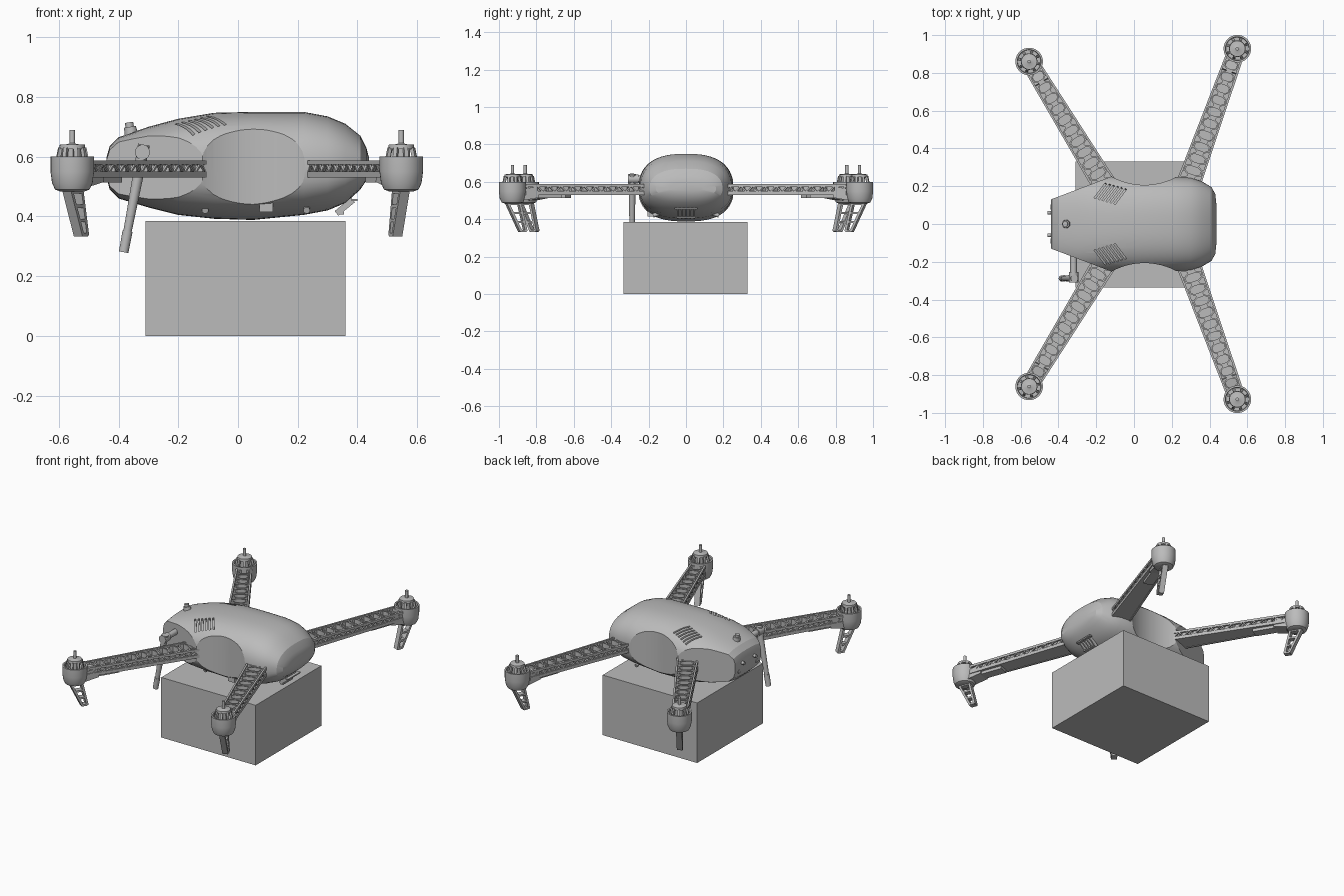
import bpy, bmesh, math
from mathutils import Matrix, Vector

cube = bpy.data.objects.get("Cube")
if cube:
    bpy.data.objects.remove(cube, do_unlink=True)

grey = bpy.data.materials.new("plain_grey")
grey.use_nodes = True
grey.diffuse_color = (0.5, 0.5, 0.5, 1)
grey.node_tree.nodes["Principled BSDF"].inputs["Base Color"].default_value = (0.5, 0.5, 0.5, 1)


def finish(name, bm, matrix=None, smooth=True):
    bmesh.ops.recalc_face_normals(bm, faces=bm.faces)
    mesh = bpy.data.meshes.new(name)
    bm.to_mesh(mesh)
    bm.free()
    mesh.materials.append(grey)
    ob = bpy.data.objects.new(name, mesh)
    bpy.context.collection.objects.link(ob)
    if matrix:
        ob.matrix_world = matrix
    if smooth:
        activate(ob)
        bpy.ops.object.shade_smooth_by_angle(angle=math.radians(32))
    return ob


def activate(ob):
    bpy.ops.object.select_all(action='DESELECT')
    ob.select_set(True)
    bpy.context.view_layer.objects.active = ob


def frame(p, q):
    """Axes for a bar from p to q: sideways, along, upwards."""
    p, q = Vector(p), Vector(q)
    d = (q - p).normalized()
    side = d.cross(Vector((0, 0, 1)))
    side = side.normalized() if side.length > 1e-4 else Vector((1, 0, 0))
    m = Matrix((side, d, side.cross(d))).transposed().to_4x4()
    return Matrix.Translation((p + q) / 2) @ m, (q - p).length


def beam(bm, p, q, wide, tall):
    m, length = frame(p, q)
    bmesh.ops.create_cube(bm, size=1, matrix=m @ Matrix.Diagonal((wide, length, tall, 1)))


def rod(bm, p, q, r1, r2=None, sides=20):
    m, length = frame(p, q)
    turn = Matrix.Rotation(-math.pi / 2, 4, 'X')
    bmesh.ops.create_cone(bm, cap_ends=True, segments=sides, radius1=r1,
                          radius2=r1 if r2 is None else r2, depth=length, matrix=m @ turn)


def prism(bm, pts, z0, z1):
    low = [bm.verts.new((x, y, z0)) for x, y in pts]
    high = [bm.verts.new((x, y, z1)) for x, y in pts]
    bm.faces.new(low)
    bm.faces.new(high)
    for i in range(len(pts)):
        j = (i + 1) % len(pts)
        bm.faces.new((low[i], low[j], high[j], high[i]))


def loft(bm, rings):
    loops = [[bm.verts.new(p) for p in ring] for ring in rings]
    for a, b in zip(loops, loops[1:]):
        for i in range(len(a)):
            j = (i + 1) % len(a)
            bm.faces.new((a[i], a[j], b[j], b[i]))
    bm.faces.new(loops[0])
    bm.faces.new(loops[-1])


def lathe(bm, profile, sides=32):
    angles = [2 * math.pi * i / sides for i in range(sides)]
    loft(bm, [[(r * math.cos(a), r * math.sin(a), z) for a in angles] for r, z in profile])


# Cargo box
bm = bmesh.new()
prism(bm, [(-0.31, -0.335), (0.36, -0.335), (0.36, 0.33), (-0.31, 0.33)], 0, 0.385)
finish("cargo_box", bm, smooth=False)

# Body shell: x, half width, top, bottom
MID = 0.56
stations = [(-0.44, 0.17, 0.60, 0.53), (-0.43, 0.20, 0.635, 0.49), (-0.40, 0.225, 0.665, 0.46),
            (-0.30, 0.25, 0.70, 0.43), (-0.20, 0.255, 0.727, 0.405), (-0.08, 0.255, 0.747, 0.392),
            (0.05, 0.255, 0.75, 0.388), (0.22, 0.25, 0.75, 0.405), (0.30, 0.245, 0.735, 0.42),
            (0.36, 0.225, 0.71, 0.445), (0.41, 0.195, 0.67, 0.49), (0.43, 0.16, 0.63, 0.52),
            (0.438, 0.09, 0.60, 0.55)]


def section(x, half, top, bottom, n=56):
    pts = []
    for i in range(n):
        a = 2 * math.pi * i / n
        c, s = math.cos(a), math.sin(a)
        h = top - MID if s > 0 else MID - bottom
        pts.append((x, half * math.copysign(abs(c) ** 0.8, c),
                    MID + h * math.copysign(abs(s) ** 0.8, s)))
    return pts


bm = bmesh.new()
loft(bm, [section(*s) for s in stations])
# Flat slanted cheeks on the nose
for sy in (1, -1):
    cut = bmesh.ops.bisect_plane(bm, geom=bm.verts[:] + bm.edges[:] + bm.faces[:],
                                 plane_co=(-0.44, 0.13 * sy, 0), plane_no=(-0.11, 0.29 * sy, 0),
                                 clear_outer=True)
    bmesh.ops.holes_fill(bm, edges=[e for e in bm.edges if e.is_boundary], sides=0)
body = finish("body_shell", bm, smooth=False)


def carve(cutter):
    activate(body)
    mod = body.modifiers.new("cut", 'BOOLEAN')
    mod.operation, mod.solver, mod.object = 'DIFFERENCE', 'EXACT', cutter
    bpy.ops.object.modifier_apply(modifier=mod.name)
    bpy.data.objects.remove(cutter, do_unlink=True)


def skin(x, y):
    """Height of the upper shell near the vents."""
    top = 0.743 + min(0, x + 0.1) * 0.16
    return MID + (top - MID) * (1 - (abs(y) / 0.255) ** 2.5) ** 0.4


for sy in (1, -1):
    # Hollow waist panel
    bm = bmesh.new()
    rod(bm, (0.055, 0.567 * sy, 0.3), (0.055, 0.567 * sy, 0.85), 0.36, sides=96)
    carve(finish("waist_cutter", bm, smooth=False))
    # Air vents
    bm = bmesh.new()
    for k in range(-3, 3):
        x, y = -0.115 + 0.021 * k, 0.158 - 0.006 * k
        ends = [(x + 0.03 * s, sy * (y + 0.04 * s)) for s in (-1, 1)]
        beam(bm, *[(a, b, skin(a, b)) for a, b in ends], 0.009, 0.03)
    carve(finish("vent_cutter", bm, smooth=False))
activate(body)
bpy.ops.object.shade_smooth_by_angle(angle=math.radians(22))

# Small fittings on the body
bm = bmesh.new()
for sy in (1, -1):
    for x in (-0.11, 0.23):
        rod(bm, (x, sy * 0.13, 0.435), (x, sy * 0.176, 0.42), 0.011)
    rod(bm, (-0.40, sy * 0.06, 0.575), (-0.458, sy * 0.06, 0.575), 0.010)
    rod(bm, (-0.40, sy * 0.09, 0.53), (-0.442, sy * 0.09, 0.53), 0.012)
beam(bm, (0.095, -0.15, 0.437), (0.095, -0.205, 0.437), 0.045, 0.045)
finish("body_fittings", bm)

bm = bmesh.new()
for i in range(-2, 3):
    beam(bm, (0.33, i * 0.022, 0.41), (0.385, i * 0.022, 0.455), 0.008, 0.02)
for x, z, w in ((0.345, 0.41, 0.10), (0.39, 0.455, 0.125)):
    beam(bm, (x, -w / 2, z), (x, w / 2, z), 0.02, 0.008)
finish("rear_grille", bm, smooth=False)

bm = bmesh.new()
rod(bm, (-0.355, 0, 0.66), (-0.362, 0, 0.70), 0.024, 0.02)
rod(bm, (-0.362, 0, 0.695), (-0.365, 0, 0.715), 0.014)
finish("top_knob", bm)

# Side antenna on its hinge
bm = bmesh.new()
rod(bm, (-0.32, -0.12, 0.615), (-0.32, -0.31, 0.615), 0.018)
rod(bm, (-0.32, -0.255, 0.615), (-0.32, -0.31, 0.615), 0.025)
rod(bm, (-0.315, -0.288, 0.64), (-0.37, -0.288, 0.35), 0.020, 0.014)
rod(bm, (-0.37, -0.288, 0.35), (-0.383, -0.288, 0.28), 0.017, 0.016)
finish("antenna", bm)


# Arms: local x runs from the motor towards the body
def build_arm(label, motor, root):
    d = Vector(root) - Vector(motor)
    length = d.length
    place = Matrix.Translation((*motor, 0)) @ Matrix.Rotation(math.atan2(d.y, d.x), 4, 'Z')
    start = 0.06

    def half(u):
        return 0.046 + 0.019 * u / length

    def strip(bm, a, b, z0, z1):
        """Tapered strip between two offsets from the arm's edge."""
        prism(bm, [(start, half(start) - a), (length, half(length) - a),
                   (length, b(length)), (start, b(start))], z0, z1)

    bm = bmesh.new()
    strip(bm, 0.006, lambda u: 0.006 - half(u), 0.532, 0.545)
    cells = 11
    step = (length - start) / cells
    for s in (1, -1):
        for z0, z1 in ((0.53, 0.55), (0.573, 0.588)):
            prism(bm, [(u, s * (half(u) - o)) for u, o in
                       ((start, 0), (length, 0), (length, 0.011), (start, 0.011))], z0, z1)
        for i in range(cells * 2):
            u, v = start + i * step / 2, start + (i + 1) * step / 2
            zs = (0.545, 0.577) if i % 2 else (0.577, 0.545)
            beam(bm, (u, s * (half(u) - 0.006), zs[0]), (v, s * (half(v) - 0.006), zs[1]), 0.008, 0.007)
    for i in range(cells):
        u = start + (i + 0.5) * step
        w = half(u) - 0.014
        shape = [(0.42, 0.5), (0.22, 1), (-0.22, 1), (-0.42, 0.5),
                 (-0.42, -0.5), (-0.22, -1), (0.22, -1), (0.42, -0.5)]
        outer = [(u + step * a, w * b) for a, b in shape]
        inner = [(u + step * a * 0.74, w * b * 0.82) for a, b in shape]
        for j in range(8):
            k = (j + 1) % 8
            prism(bm, [outer[j], outer[k], inner[k], inner[j]], 0.54, 0.585)
        for a in (-0.22, 0.22):
            for s in (1, -1):
                beam(bm, (u + a * step, s * w * 0.95, 0.577), (u + a * step, s * (half(u) - 0.005), 0.577),
                     0.007, 0.012)
        beam(bm, (u - step / 2, -w * 0.45, 0.565), (u - step / 2, w * 0.45, 0.565), 0.012, 0.03)
    finish(label + "_arm", bm, place, smooth=False)

    # Speed controller under the arm
    bm = bmesh.new()
    beam(bm, (0.04, 0, 0.53), (0.13, 0, 0.545), 0.085, 0.06)
    beam(bm, (0.12, 0, 0.525), (0.27, 0, 0.525), 0.06, 0.022)
    finish(label + "_speed_controller", bm, place, smooth=False)

    # Motor cup, motor and shaft
    bm = bmesh.new()
    lathe(bm, [(0.042, 0.484), (0.058, 0.49), (0.068, 0.512), (0.073, 0.55), (0.073, 0.60),
               (0.063, 0.60), (0.061, 0.58), (0.01, 0.58)])
    finish(label + "_motor_cup", bm, place)
    bm = bmesh.new()
    lathe(bm, [(0.03, 0.575), (0.03, 0.625), (0.044, 0.625), (0.042, 0.64), (0.015, 0.642),
               (0.009, 0.645), (0.009, 0.69)], 24)
    for i in range(8):
        c, s = math.cos(i * math.pi / 4), math.sin(i * math.pi / 4)
        beam(bm, (c * 0.052, s * 0.052, 0.577), (c * 0.041, s * 0.041, 0.63), 0.014, 0.012)
    finish(label + "_motor", bm, place)

    # Landing leg: two rails joined by rungs
    bm = bmesh.new()
    top = [(-0.034, 0.495), (0.036, 0.495)]
    low = [(0.044, 0.335), (0.074, 0.335)]
    rails = [(Vector((t[0], 0, t[1])), Vector((b[0], 0, b[1]))) for t, b in zip(top, low)]
    for t, b in rails:
        beam(bm, t, b, 0.034, 0.013)
    for f in (0.08, 0.38, 0.68, 0.98):
        beam(bm, *[t.lerp(b, f) for t, b in rails], 0.034, 0.011)
    finish(label + "_landing_leg", bm, place, smooth=False)


for side, sy in (("front", -1), ("back", 1)):
    build_arm(side + "_right", (-0.555, 0.86 * sy), (-0.14, 0.18 * sy))
    build_arm(side + "_left", (0.547, 0.928 * sy), (0.28, 0.19 * sy))
